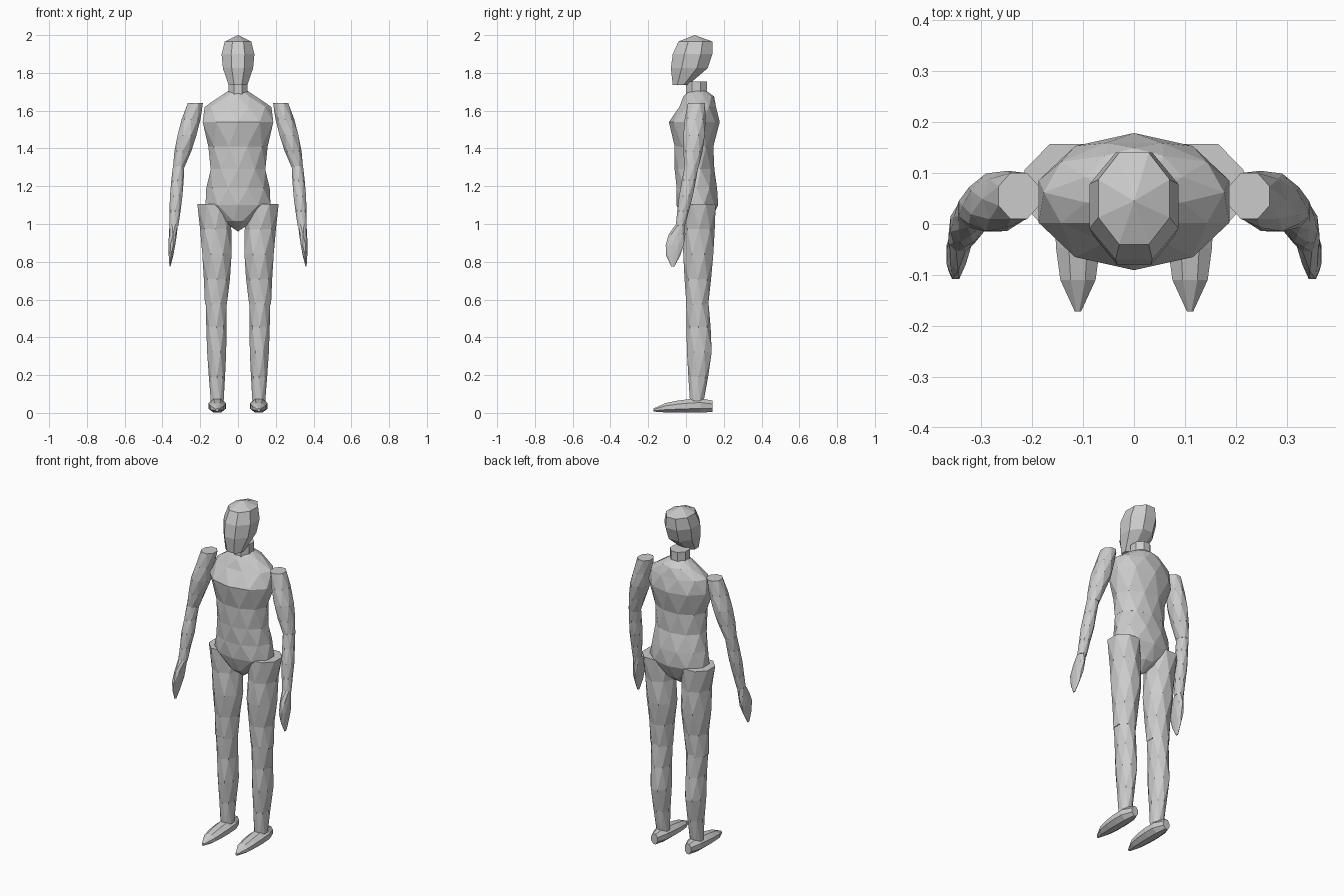
import bpy, bmesh, math
from mathutils import Vector

cube = bpy.data.objects.get("Cube")
if cube:
    bpy.data.objects.remove(cube)

grey = bpy.data.materials.new("plain_grey")
grey.use_nodes = True
colour = (0.6, 0.6, 0.6, 1)
grey.diffuse_color = colour
grey.node_tree.nodes["Principled BSDF"].inputs["Base Color"].default_value = colour


def loft(name, rings, sides=8, faceted=True, depth_axis=Vector((0, 1, 0))):
    """Skin over rings (centre, half width, half depth); faceted turns every second ring."""
    bm = bmesh.new()
    loops = []
    for i, (centre, width, depth) in enumerate(rings):
        turned = not faceted or i % 2 == 0
        # Flat-sided rings are widened so that they keep their full extent
        grow = 1 / math.cos(math.pi / sides) if turned else 1
        loop = []
        for k in range(sides):
            angle = math.tau * (k + turned / 2) / sides
            across = Vector((width * grow * math.cos(angle), 0, 0))
            loop.append(bm.verts.new(centre + across + depth_axis * depth * grow * math.sin(angle)))
        loops.append(loop)
    for i, (low, high) in enumerate(zip(loops, loops[1:])):
        for k in range(sides):
            n = (k + 1) % sides
            if not faceted:
                bm.faces.new((low[k], low[n], high[n], high[k]))
            elif i % 2 == 0:
                bm.faces.new((low[k], low[n], high[n]))
                bm.faces.new((low[k], high[n], high[k]))
            else:
                bm.faces.new((low[k], low[n], high[k]))
                bm.faces.new((low[n], high[n], high[k]))
    bm.faces.new(loops[0])
    bm.faces.new(loops[-1])
    bmesh.ops.remove_doubles(bm, verts=bm.verts, dist=0.0005)
    bmesh.ops.recalc_face_normals(bm, faces=bm.faces)
    mesh = bpy.data.meshes.new(name)
    bm.to_mesh(mesh)
    bm.free()
    mesh.materials.append(grey)
    bpy.context.collection.objects.link(bpy.data.objects.new(name, mesh))


def body(name, profile, **options):
    """Central part from a profile of (height, half width, front, back)."""
    rings = [(Vector((0, (front + back) / 2, z)), width, (back - front) / 2)
             for z, width, front, back in profile]
    loft(name, rings, **options)


def limb(name, start, end, start_size, end_size, bulge, bow=(0, 0, 0), fullness=1, steps=4, **options):
    """Mirrored pair of tapering parts that swell by bulge and curve by bow halfway along."""
    for side, flip in (("left", 1), ("right", -1)):
        rings = []
        for i in range(steps + 1):
            t = i / steps
            swell = max(math.sin(math.pi * t), 0) ** fullness
            centre = Vector(start).lerp(Vector(end), t) + Vector(bow) * swell
            size = Vector(start_size).lerp(Vector(end_size), t) + Vector(bulge) * swell
            centre.x *= flip
            rings.append((centre, size.x, size.y))
        loft(side + "_" + name, rings, **options)


# Head and neck
body("head", [(1.735, 0.05, -0.07, 0.01), (1.825, 0.08, -0.08, 0.115),
              (1.9, 0.087, -0.07, 0.14), (1.966, 0.07, -0.04, 0.14),
              (2, 0, 0.045, 0.045)], faceted=False)
body("neck", [(1.66, 0.05, 0, 0.11), (1.755, 0.05, 0, 0.11)], faceted=False)

# Chest and hips
body("chest", [(1.29, 0.145, -0.055, 0.145), (1.41, 0.157, -0.065, 0.15),
               (1.54, 0.187, -0.084, 0.172), (1.62, 0.177, -0.04, 0.164),
               (1.675, 0.095, -0.01, 0.145), (1.705, 0.05, 0.01, 0.11)], sides=10)
body("hips", [(0.96, 0, 0.05, 0.05), (1.015, 0.08, -0.02, 0.13),
              (1.1, 0.172, -0.045, 0.165), (1.19, 0.168, -0.055, 0.17),
              (1.29, 0.144, -0.055, 0.145)], sides=10)

# Arms
limb("upper_arm", start=(0.314, 0.03, 1.3), end=(0.226, 0.055, 1.64),
     start_size=(0.03, 0.036), end_size=(0.04, 0.045), bulge=(0.015, 0.016), fullness=0.6)
limb("forearm", start=(0.34, -0.03, 0.99), end=(0.314, 0.03, 1.31),
     start_size=(0.024, 0.024), end_size=(0.03, 0.036), bulge=(0.006, 0.006))
limb("hand", start=(0.36, -0.07, 0.775), end=(0.34, -0.03, 1),
     start_size=(0.003, 0.008), end_size=(0.022, 0.023), bulge=(0.005, 0.032),
     bow=(0, -0.01, 0), fullness=0.7)

# Legs
limb("thigh", start=(0.117, 0.06, 0.575), end=(0.13, 0.07, 1.105),
     start_size=(0.058, 0.058), end_size=(0.085, 0.087), bulge=(0.006, 0.007), bow=(-0.012, 0, 0))
limb("shin", start=(0.11, 0.057, 0.06), end=(0.116, 0.06, 0.585),
     start_size=(0.034, 0.036), end_size=(0.055, 0.059), bulge=(0.006, 0.018),
     bow=(0, 0.012, 0), fullness=1.5)

# Feet, from toe to heel
limb("foot", start=(0.11, -0.172, 0.015), end=(0.11, 0.14, 0.035),
     start_size=(0.006, 0.008), end_size=(0.02, 0.03), bulge=(0.032, 0.015),
     bow=(0, 0, 0.01), fullness=0.4, steps=5, faceted=False, depth_axis=Vector((0, 0, 1)))
